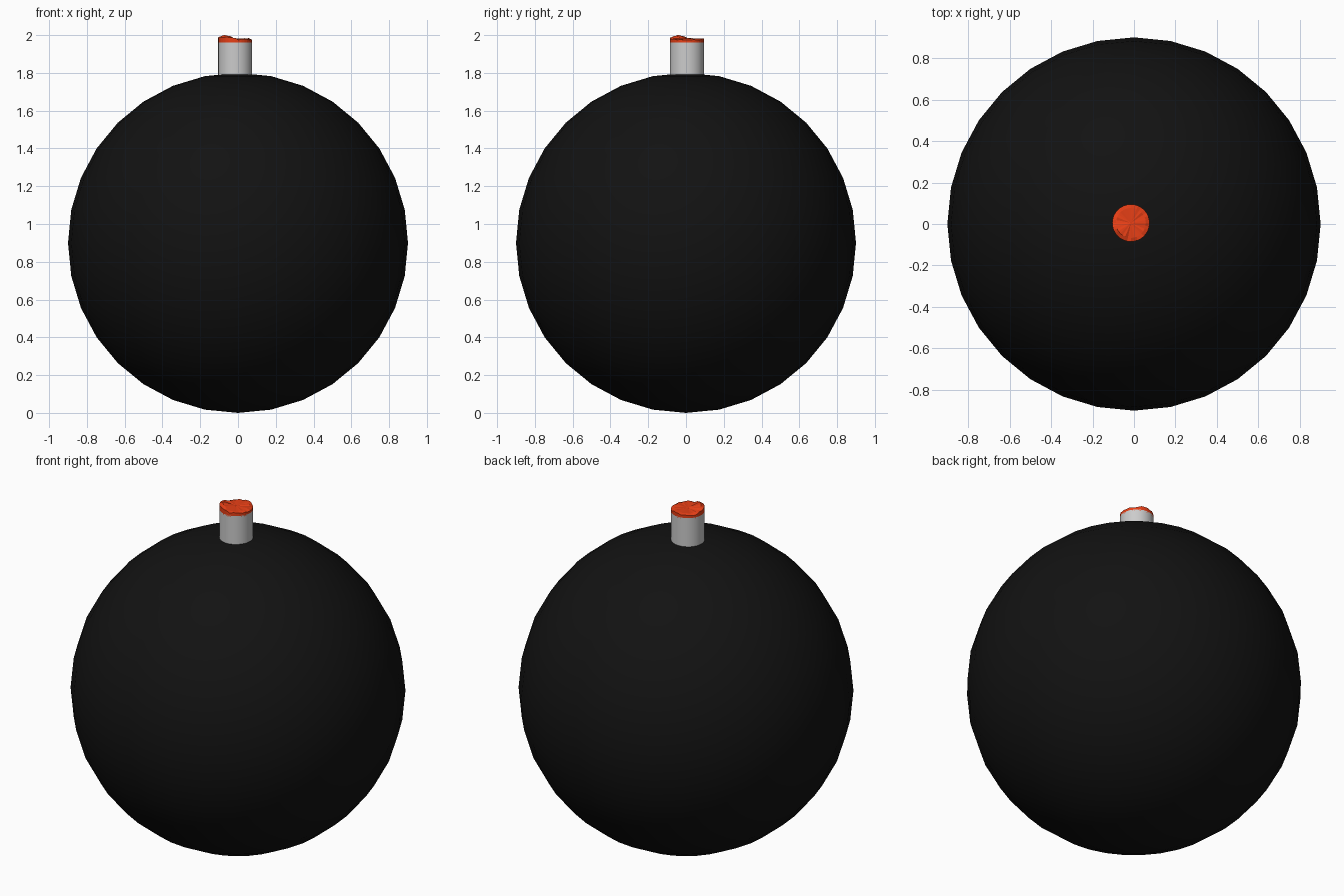
import bpy, bmesh, math, random

if "Cube" in bpy.data.objects:
    bpy.data.objects.remove(bpy.data.objects["Cube"])

random.seed(4)
CX, CY, R = -0.015, 0.005, 0.09


def material(name, rgb):
    m = bpy.data.materials.new(name)
    m.diffuse_color = (*rgb, 1)
    m.use_nodes = True
    m.node_tree.nodes["Principled BSDF"].inputs["Base Color"].default_value = m.diffuse_color
    return m


# Round body
bpy.ops.mesh.primitive_uv_sphere_add(segments=32, ring_count=16, radius=0.9, location=(0, 0, 0.9))
body = bpy.context.object
body.name = "round_body"
body.data.materials.append(material("black", (0.006, 0.006, 0.006)))
bpy.ops.object.shade_smooth()

# Short grey neck on top, slightly sunk into the body
bpy.ops.mesh.primitive_cylinder_add(vertices=32, radius=R, depth=0.19, location=(CX, CY, 1.865))
neck = bpy.context.object
neck.name = "neck"
bpy.ops.object.shade_smooth_by_angle(angle=math.radians(30))

# Glowing ember with a ragged, uneven rim
bm = bmesh.new()
rings = []
for level in range(3):
    ring = []
    for i in range(32):
        a = 2 * math.pi * i / 32
        high = max(0, math.cos(a - math.radians(220))) ** 4
        if level == 0:
            r, z = R, 1.953
        elif level == 1:
            r, z = R, 1.978 + 0.012 * high + random.uniform(-0.006, 0.006)
        else:
            r, z = R * 0.8, 1.981 + 0.019 * high + random.uniform(-0.003, 0.003)
        ring.append(bm.verts.new((CX + r * math.cos(a), CY + r * math.sin(a), min(z, 2.0))))
    rings.append(ring)
top = bm.verts.new((CX, CY, 1.98))
for i in range(32):
    j = (i + 1) % 32
    for lower, upper in zip(rings, rings[1:]):
        bm.faces.new((lower[i], lower[j], upper[j], upper[i]))
    bm.faces.new((rings[2][i], rings[2][j], top))
bm.faces.new(rings[0][::-1])
mesh = bpy.data.meshes.new("ember")
bm.to_mesh(mesh)
bm.free()
mesh.materials.append(material("ember_red", (0.8, 0.05, 0.008)))
ember = bpy.data.objects.new("ember", mesh)
bpy.context.collection.objects.link(ember)
